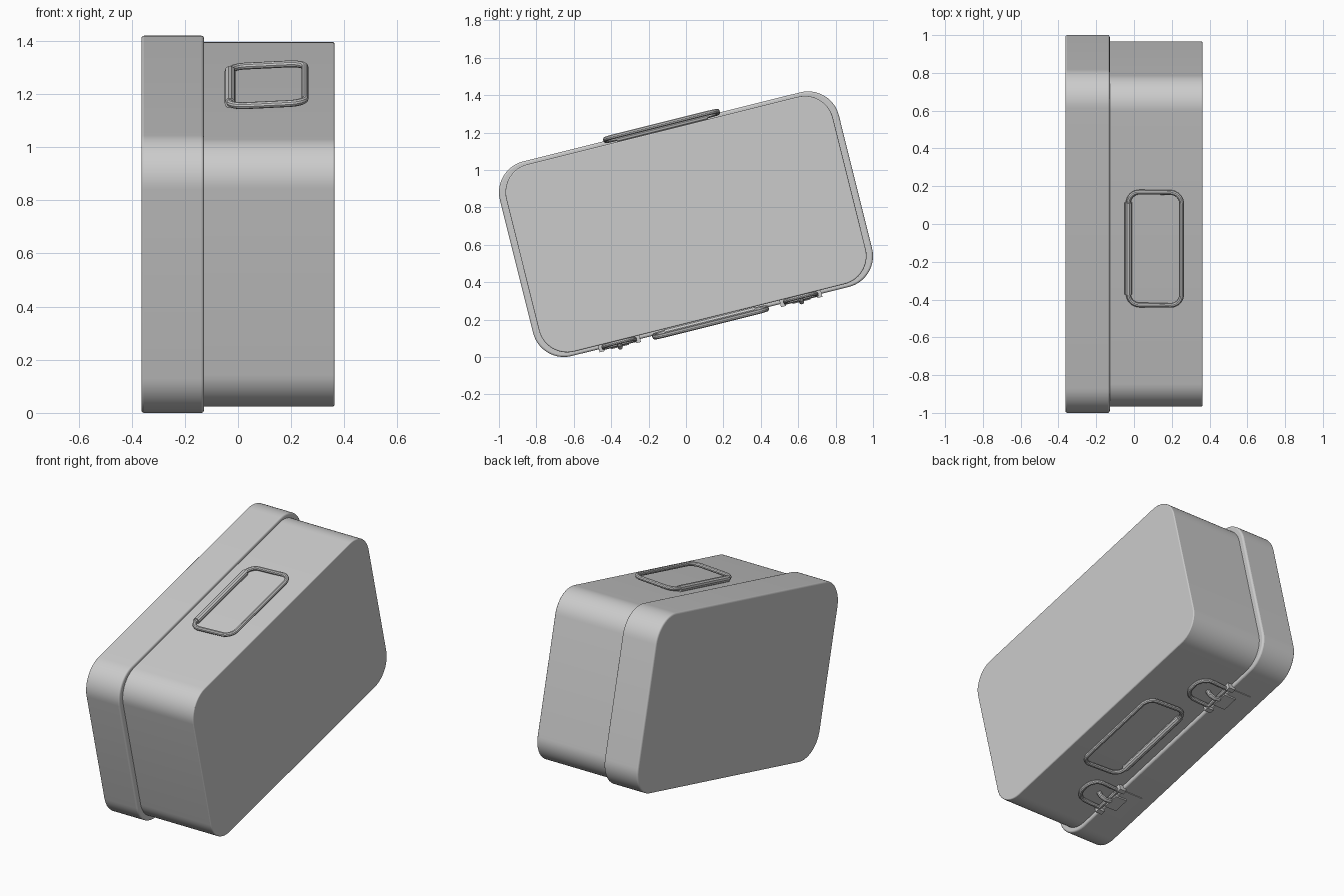
import bpy, bmesh
from math import radians, sin, cos, pi
from mathutils import Matrix

if "Cube" in bpy.data.objects:
    bpy.data.objects.remove(bpy.data.objects["Cube"])

# local frame: x depth, y long side, z short side; then tilted about x
TILT = Matrix.Translation((0, 0, 0.71)) @ Matrix.Rotation(radians(14), 4, 'X')


def rounded(x0, x1, y0, y1, radii, n=8):
    """Rounded rectangle outline; radii ordered ++, -+, --, +-."""
    pts = []
    corners = [(x1, y1, -1, -1), (x0, y1, 1, -1), (x0, y0, 1, 1), (x1, y0, -1, 1)]
    for k, ((cx, cy, sx, sy), r) in enumerate(zip(corners, radii)):
        for i in range(n + 1):
            a = pi / 2 * (k + i / n)
            pts.append((cx + sx * r + r * cos(a), cy + sy * r + r * sin(a)))
    return pts


def finish(obj, smooth=True):
    obj.matrix_world = TILT
    bpy.ops.object.select_all(action='DESELECT')
    obj.select_set(True)
    bpy.context.view_layer.objects.active = obj
    if obj.type == 'CURVE':
        bpy.ops.object.convert(target='MESH')
    if smooth:
        bpy.ops.object.shade_smooth_by_angle(angle=radians(35))
    return obj


def mesh_object(name, bm):
    bmesh.ops.recalc_face_normals(bm, faces=bm.faces)
    me = bpy.data.meshes.new(name)
    bm.to_mesh(me)
    bm.free()
    obj = bpy.data.objects.new(name, me)
    bpy.context.collection.objects.link(obj)
    return obj


def shell(name, x0, x1, w, h, r, bevel):
    bm = bmesh.new()
    outline = rounded(-w / 2, w / 2, -h / 2, h / 2, [r] * 4, 14)
    face = bm.faces.new([bm.verts.new((x0, y, z)) for y, z in outline])
    ext = bmesh.ops.extrude_face_region(bm, geom=[face])
    verts = [v for v in ext['geom'] if isinstance(v, bmesh.types.BMVert)]
    bmesh.ops.translate(bm, verts=verts, vec=(x1 - x0, 0, 0))
    obj = mesh_object(name, bm)
    mod = obj.modifiers.new("edge_rounding", 'BEVEL')
    mod.width, mod.segments, mod.limit_method = bevel, 3, 'ANGLE'
    mod.angle_limit = radians(60)
    return finish(obj)


def box(name, x0, x1, y0, y1, z0, z1):
    bm = bmesh.new()
    bmesh.ops.create_cube(bm, size=1)
    for v in bm.verts:
        v.co = ((x0 + x1) / 2 + v.co.x * (x1 - x0),
                (y0 + y1) / 2 + v.co.y * (y1 - y0),
                (z0 + z1) / 2 + v.co.z * (z1 - z0))
    return finish(mesh_object(name, bm), False)


def wire(name, pts, r, cyclic=False):
    cu = bpy.data.curves.new(name, 'CURVE')
    cu.dimensions = '3D'
    cu.bevel_depth, cu.bevel_resolution, cu.use_fill_caps = r, 3, True
    sp = cu.splines.new('POLY')
    sp.points.add(len(pts) - 1)
    for p, co in zip(sp.points, pts):
        p.co = (*co, 1)
    sp.use_cyclic_u = cyclic
    obj = bpy.data.objects.new(name, cu)
    bpy.context.collection.objects.link(obj)
    return finish(obj)


# case halves
shell("lid", -0.3635, -0.128, 1.868, 1.072, 0.17, 0.01)
shell("body", -0.14, 0.3635, 1.80, 1.032, 0.155, 0.006)

# folding wire handles on the two long sides
for side, s in (("top", 1), ("bottom", -1)):
    loop = rounded(-0.03, 0.252, -0.308, 0.308, [0.06] * 4)
    wire(side + "_handle", [(x, y, s * (0.534 + 0.05 * (x + 0.03))) for x, y in loop], 0.013, True)
    wire(side + "_handle_hinge", [(-0.03, -0.25, s * 0.532), (-0.03, 0.25, s * 0.532)], 0.02)

# two latches across the seam on the underside
for side, c in (("left", -0.5), ("right", 0.5)):
    n = side + "_latch"
    box(n + "_plate", -0.275, -0.14, c - 0.1, c + 0.1, -0.541, -0.53)
    box(n + "_lever", -0.2, -0.118, c - 0.05, c + 0.05, -0.552, -0.53)
    bail = rounded(-0.11, 0.07, c - 0.085, c + 0.085, [0.075, 0.01, 0.01, 0.075])
    wire(n + "_bail", [(x, y, -0.535 + 0.06 * (x + 0.11)) for x, y in bail], 0.012, True)
    wire(n + "_hook", [(-0.12, c, -0.545), (-0.08, c, -0.552), (-0.05, c, -0.54), (-0.04, c, -0.515)], 0.014)
    for y in (-0.1, 0.1):
        box(n + "_lug", -0.145, -0.1, c + y - 0.014, c + y + 0.014, -0.553, -0.51)
